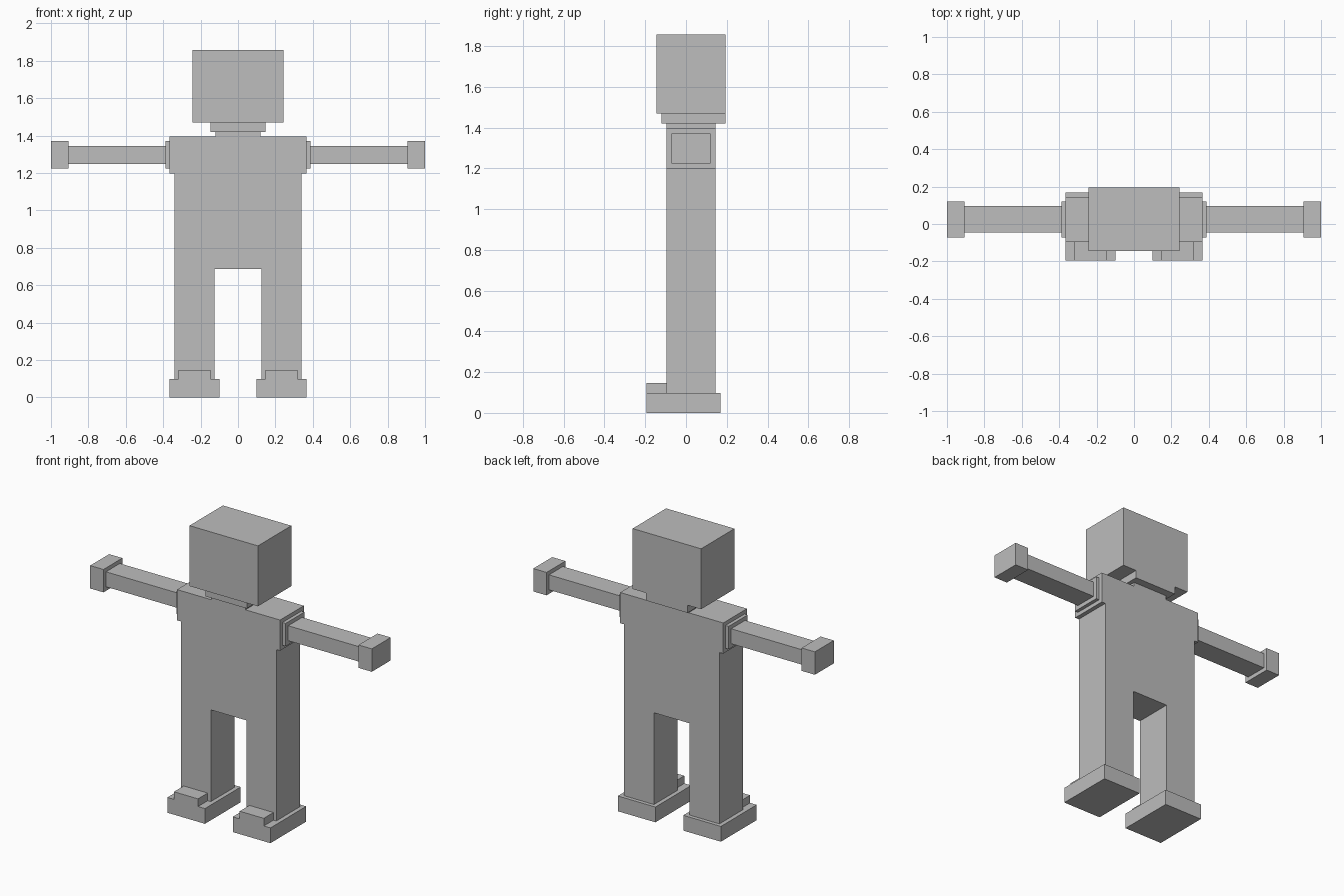
import bpy
import bmesh
from mathutils import Vector

if "Cube" in bpy.data.objects:
    bpy.data.objects.remove(bpy.data.objects["Cube"])

grey = bpy.data.materials.new("plain_grey")
grey.diffuse_color = (0.51, 0.51, 0.51, 1)
grey.use_nodes = True
grey.node_tree.nodes["Principled BSDF"].inputs["Base Color"].default_value = grey.diffuse_color


def add_prism(name, outline, y0, y1):
    """Extrude an x-z outline from y0 to y1."""
    bm = bmesh.new()
    face = bm.faces.new([bm.verts.new((x, y0, z)) for x, z in outline])
    res = bmesh.ops.extrude_face_region(bm, geom=[face])
    verts = [v for v in res["geom"] if isinstance(v, bmesh.types.BMVert)]
    bmesh.ops.translate(bm, verts=verts, vec=Vector((0, y1 - y0, 0)))
    bmesh.ops.recalc_face_normals(bm, faces=bm.faces)
    mesh = bpy.data.meshes.new(name)
    bm.to_mesh(mesh)
    bm.free()
    mesh.materials.append(grey)
    obj = bpy.data.objects.new(name, mesh)
    bpy.context.collection.objects.link(obj)
    return obj


def add_box(name, x0, x1, y0, y1, z0, z1):
    return add_prism(name, [(x0, z0), (x1, z0), (x1, z1), (x0, z1)], y0, y1)


def add_pair(name, x0, x1, *yz):
    add_box("right_" + name, x0, x1, *yz)
    add_box("left_" + name, -x1, -x0, *yz)


BODY = (-0.096, 0.145)    # body depth
HAND = (-0.071, 0.121)    # hand and cuff depth

# Legs, torso and wide shoulders in one outline
half = [(0.126, 0.687), (0.126, 0.098), (0.339, 0.098),
        (0.339, 1.198), (0.366, 1.198), (0.366, 1.395)]
add_prism("body", half + [(-x, z) for x, z in reversed(half)], *BODY)

# Neck, collar and head
add_box("neck", -0.12, 0.12, *BODY, 1.395, 1.42)
add_box("collar", -0.147, 0.147, -0.121, 0.194, 1.42, 1.469)
add_box("head", -0.243, 0.243, -0.145, 0.194, 1.469, 1.857)

# Arms
add_pair("shoulder_cuff", 0.366, 0.388, *HAND, 1.223, 1.37)
add_pair("arm", 0.388, 0.906, -0.045, 0.096, 1.249, 1.345)
add_pair("hand", 0.906, 1.0, *HAND, 1.223, 1.37)

# Feet with raised toe caps
add_pair("foot", 0.099, 0.366, -0.194, 0.169, 0.0, 0.098)
add_pair("toe_cap", 0.148, 0.319, -0.194, -0.096, 0.098, 0.147)
